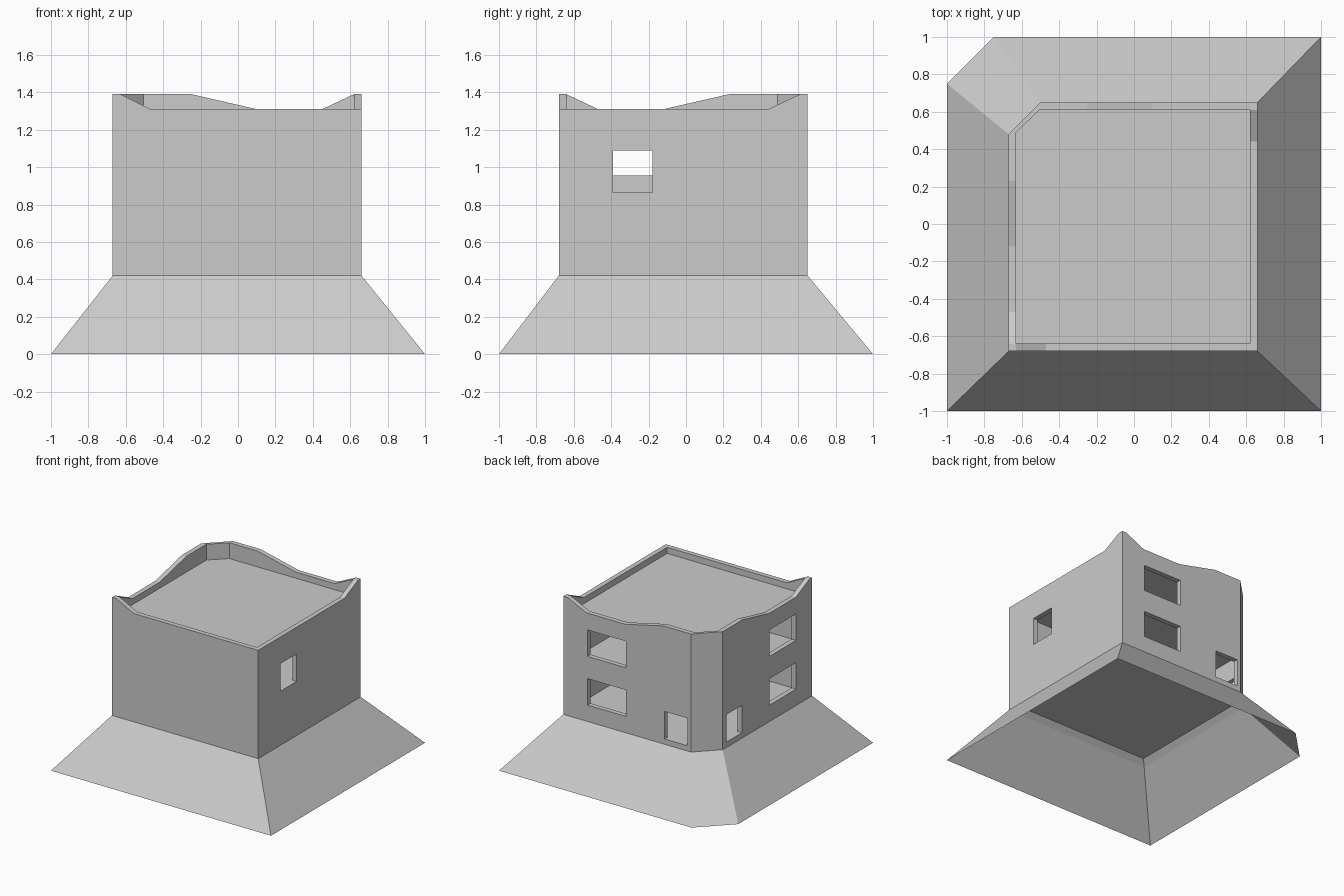
import bpy, bmesh

if "Cube" in bpy.data.objects:
    bpy.data.objects.remove(bpy.data.objects["Cube"])

stone = bpy.data.materials.new("pale_grey_plaster")
stone.diffuse_color = (0.6, 0.6, 0.6, 1)
stone.use_nodes = True
stone.node_tree.nodes["Principled BSDF"].inputs["Base Color"].default_value = stone.diffuse_color

FLOOR, STOREY, FOOT = 0.46, 0.40, 0.42
LOW, HIGH = 1.31, 1.39


def make(name, faces):
    """Mesh object from faces given as point lists; shared points are merged."""
    verts, index, polys = [], {}, []
    for face in faces:
        poly = []
        for p in face:
            key = tuple(round(c, 4) for c in p)
            if key not in index:
                index[key] = len(verts)
                verts.append(key)
            if index[key] not in poly:
                poly.append(index[key])
        polys.append(poly)
    me = bpy.data.meshes.new(name)
    me.from_pydata(verts, [], polys)
    me.materials.append(stone)
    ob = bpy.data.objects.new(name, me)
    bpy.context.collection.objects.link(ob)
    return ob


# Wall plan, counterclockwise: outer x, y, inner x, y, parapet height
plan = [
    (.66, -.68, .62, -.64, LOW), (.66, .44, .62, .44, LOW),
    (.66, .61, .62, .61, HIGH), (.66, .65, .62, .61, HIGH),
    (.62, .65, .62, .61, HIGH), (.45, .65, .45, .61, LOW),
    (.10, .65, .10, .61, LOW), (-.25, .65, -.25, .61, HIGH),
    (-.50, .65, -.505, .61, HIGH), (-.67, .48, -.63, .49, HIGH),
    (-.67, .23, -.63, .23, HIGH), (-.67, -.12, -.63, -.12, LOW),
    (-.67, -.47, -.63, -.47, LOW), (-.67, -.64, -.63, -.64, HIGH),
    (-.67, -.68, -.63, -.64, HIGH), (-.63, -.68, -.63, -.64, HIGH),
    (-.47, -.68, -.47, -.64, LOW),
]

# Walls with wavy parapet: outside, top, inside and underside of each stretch
faces = []
for a, b in zip(plan, plan[1:] + plan[:1]):
    ao, bo, at, bt = [(p[0], p[1], z) for p, z in ((a, FOOT), (b, FOOT), (a, a[4]), (b, b[4]))]
    ai, bi, aj, bj = [(p[2], p[3], z) for p, z in ((a, FLOOR), (b, FLOOR), (a, a[4]), (b, b[4]))]
    faces.append([ao, bo, bt, at])
    faces.append([at, bt, bj, aj])
    if ai != bi:
        faces.append([aj, bj, bi, ai])
    faces.append([ai, bi, bo, ao])
walls = make("walls", faces)

# Openings: x range, y range, z range
SILL = FLOOR + 0.004
openings = [
    ((.55, .75), (-.39, -.18), (SILL + STOREY, 1.09)),   # side door
    ((-.47, -.26), (.55, .75), (SILL, .69)),             # back door
    ((-.75, -.55), (.23, .43), (SILL, .69)),             # left door
]
for z in (.555, .555 + STOREY):
    openings.append(((.09, .44), (.55, .75), (z, z + .217)))
    openings.append(((-.75, -.55), (-.47, -.13), (z, z + .217)))

bm = bmesh.new()
for rx, ry, rz in openings:
    cube = bmesh.ops.create_cube(bm, size=1)["verts"]
    for v in cube:
        v.co = [r[0] if c < 0 else r[1] for c, r in zip(v.co, (rx, ry, rz))]
me = bpy.data.meshes.new("opening_cutter")
bm.to_mesh(me)
bm.free()
me.materials.append(stone)
cutter = bpy.data.objects.new("opening_cutter", me)
bpy.context.collection.objects.link(cutter)
cutter.hide_render = True

mod = walls.modifiers.new("openings", 'BOOLEAN')
mod.operation, mod.solver, mod.object = 'DIFFERENCE', 'EXACT', cutter
bpy.context.view_layer.objects.active = walls
walls.select_set(True)
bpy.ops.object.modifier_apply(modifier=mod.name)
bpy.data.objects.remove(cutter)

# Floors and flat roof inside the walls
corners = [(.62, -.64), (.62, .61), (-.505, .61), (-.63, .49), (-.63, -.64)]
for i, name in enumerate(("ground_floor", "upper_floor", "roof")):
    make(name, [[(x, y, FLOOR + i * STOREY) for x, y in corners]])

# Sloping skirt, open underneath
base = [(1, -1), (1, 1), (-.75, 1), (-1, .75), (-1, -1)]
top = [(.66, -.68), (.66, .65), (-.50, .65), (-.67, .48), (-.67, -.68)]
skirt = []
for i in range(5):
    j = (i + 1) % 5
    skirt.append([(*base[i], 0), (*base[j], 0), (*top[j], FOOT), (*top[i], FOOT)])
make("sloping_base", skirt)
